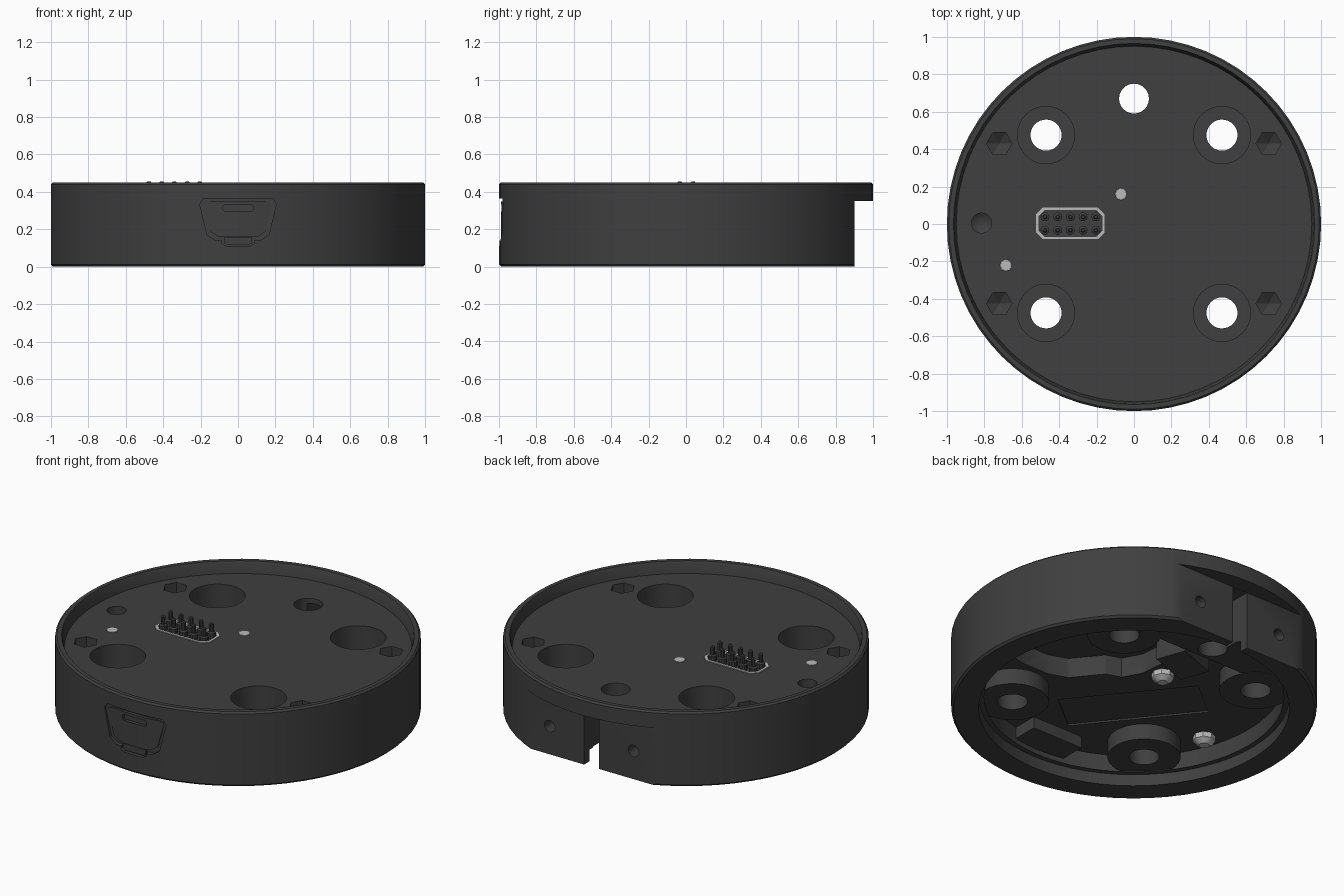
import bpy, bmesh
from math import cos, sin, pi, radians, atan2
from mathutils import Matrix

if "Cube" in bpy.data.objects:
    bpy.data.objects.remove(bpy.data.objects["Cube"])


def material(name, v):
    m = bpy.data.materials.new(name)
    m.diffuse_color = (v, v, v, 1)
    m.use_nodes = True
    m.node_tree.nodes["Principled BSDF"].inputs["Base Color"].default_value = m.diffuse_color
    return m


DARK, LIGHT = material("dark_plastic", 0.05), material("light_plastic", 0.5)


def new_object(name, bm, mat=DARK):
    bmesh.ops.recalc_face_normals(bm, faces=bm.faces)
    me = bpy.data.meshes.new(name)
    bm.to_mesh(me)
    bm.free()
    ob = bpy.data.objects.new(name, me)
    bpy.context.collection.objects.link(ob)
    me.materials.append(mat)
    return ob


def lathe(name, prof, n=64, at=(0, 0), mat=DARK):
    """Closed solid from (r, z) points; r = 0 becomes a single pole."""
    bm = bmesh.new()
    rings = []
    for r, z in prof:
        if r == 0:
            rings.append([bm.verts.new((*at, z))])
        else:
            rings.append([bm.verts.new((at[0] + r * cos(2 * pi * i / n),
                                        at[1] + r * sin(2 * pi * i / n), z)) for i in range(n)])
    for a, b in zip(rings, rings[1:]):
        for i in range(n):
            j = (i + 1) % n
            if len(a) == 1:
                bm.faces.new((a[0], b[i], b[j]))
            elif len(b) == 1:
                bm.faces.new((a[i], a[j], b[0]))
            else:
                bm.faces.new((a[i], a[j], b[j], b[i]))
    return new_object(name, bm, mat)


def cyl(name, at, r, z0, z1, n=24, mat=DARK):
    return lathe(name, [(0, z0), (r, z0), (r, z1), (0, z1)], n, at, mat)


def prism(name, pts, z0, z1, mat=DARK, to_front=False):
    bm = bmesh.new()
    lo = [bm.verts.new((x, y, z0)) for x, y in pts]
    hi = [bm.verts.new((x, y, z1)) for x, y in pts]
    bm.faces.new(lo)
    bm.faces.new(hi)
    for i in range(len(pts)):
        j = (i + 1) % len(pts)
        bm.faces.new((lo[i], lo[j], hi[j], hi[i]))
    if to_front:  # extrude towards -y instead of +z
        bmesh.ops.rotate(bm, verts=bm.verts, matrix=Matrix.Rotation(pi / 2, 3, 'X'))
    return new_object(name, bm, mat)


def box(name, cx, cy, sx, sy, z0, z1, ang=0.0):
    c, s = cos(ang), sin(ang)
    pts = [(cx + c * x - s * y, cy + s * x + c * y) for x, y in
           ((-sx / 2, -sy / 2), (sx / 2, -sy / 2), (sx / 2, sy / 2), (-sx / 2, sy / 2))]
    return prism(name, pts, z0, z1)


def chamfered(cx, cy, hx, hy, c):
    return [(cx + x, cy + y) for x, y in ((-hx + c, -hy), (hx - c, -hy), (hx, -hy + c), (hx, hy - c),
                                          (hx - c, hy), (-hx + c, hy), (-hx, hy - c), (-hx, -hy + c))]


def boolean(ob, other, op='DIFFERENCE'):
    other.hide_render = True
    m = ob.modifiers.new("bool", 'BOOLEAN')
    m.object, m.operation, m.solver = other, op, 'EXACT'
    dg = bpy.context.evaluated_depsgraph_get()
    me = bpy.data.meshes.new_from_object(ob.evaluated_get(dg))
    ob.modifiers.clear()
    ob.data = me
    bpy.data.objects.remove(other)


# Round housing: top tray with rim, hollow underside
housing = lathe("housing", [(0, .38), (.95, .38), (.96, .44), (.965, .45), (.99, .45), (1, .44), (1, .012),
                            (.988, 0), (.85, 0), (.85, .07), (.82, .07), (.82, .17), (0, .17)])
corners = [(sx * .47, sy * .475) for sx in (-1, 1) for sy in (-1, 1)]

# Underside bosses, each webbed to the wall
for x, y in corners:
    boolean(housing, cyl("boss", (x, y), .2, .075, .25, 32), 'UNION')
    boolean(housing, box("web", x * 1.24, y * 1.24, .32, .26, .076, .24, atan2(y, x)), 'UNION')
boolean(housing, box("back_block", 0, .725, .84, .31, .077, .26), 'UNION')

# Deep inner pocket and shallow label recess
boolean(housing, prism("pocket", [(.41, -.24), (.3, -.2), (.17, -.04), (.08, -.01), (.02, .1), (0, .33), (.02, .48),
                                  (.22, .48), (.28, .33), (.4, .24), (.6, .24), (.77, .2), (.8, 0), (.77, -.2),
                                  (.6, -.24)], -.1, .29))
boolean(housing, box("label_recess", -.17, -.21, .78, .29, .1, .18, radians(129)))

# Back flat with cable slot and two screw holes
boolean(housing, box("back_flat", 0, 1.05, 1.4, .3, -.1, .35))
boolean(housing, box("cable_slot", 0, .85, .1, .3, -.1, .349))
for sx in (-1, 1):
    ring = [(sx * .28 + .035 * cos(i * pi / 8), .17 + .035 * sin(i * pi / 8)) for i in range(16)]
    boolean(housing, prism("screw_hole", ring, -1.1, -.7, to_front=True))

# Counterbored mounting holes and the cable hole
for p in corners:
    boolean(housing, lathe("counterbore", [(0, -.1), (.083, -.1), (.083, .19), (.153, .19), (.153, .6), (0, .6)], 32, p))
boolean(housing, cyl("cable_hole", (0, .67), .08, -.1, .6))

# Hexagonal nut sockets and one round socket, with conical bottoms
for x in (-.72, .72):
    for y in (-.425, .43):
        boolean(housing, lathe("hex_socket", [(0, .22), (.068, .26), (.068, .6), (0, .6)], 6, (x, y)))
boolean(housing, lathe("round_socket", [(0, .22), (.054, .26), (.054, .6), (0, .6)], 16, (-.815, .005)))


# Front port: recess with a fitted cover following the curve
def port_outline(g):
    return [(-.12 + g, .14 + g), (.12 - g, .14 + g), (.165 - g, .17 + g), (.205 - g, .335),
            (.185 - g, .365 - g), (-.185 + g, .365 - g), (-.205 + g, .335), (-.165 + g, .17 + g)]


boolean(housing, prism("port_recess", port_outline(0), .95, 1.1, to_front=True))
boolean(housing, prism("tab_recess", [(-.065, .11), (.065, .11), (.085, .125), (.085, .16), (-.085, .16), (-.085, .125)],
                       .975, 1.1, to_front=True))
cover = prism("port_cover", port_outline(.018), .93, 1.1, to_front=True)
boolean(cover, cyl("cover_curve", (0, 0), .99, 0, .5, 96), 'INTERSECT')
boolean(cover, prism("grip_slot", chamfered(0, .313, .08, .018, .008), .965, 1.1, to_front=True))
port_frame = prism("port_floor", port_outline(-.003), .94, .97, to_front=True)
port_tab = prism("port_tab", [(-.06, .117), (.06, .117), (.075, .128), (.075, .155), (-.075, .155), (-.075, .128)],
                 .96, .988, to_front=True)

# Parts inside the underside
box("port_socket", 0, -.76, .34, .22, .1, .2)
box("inner_block", .03, .45, .26, .18, .06, .3, radians(20))

# Pin connector with light frame
cx = -.34
boolean(housing, prism("connector_recess", chamfered(cx, .003, .183, .084, .035), .33, .6))
frame = prism("connector_frame", chamfered(cx, .003, .183, .084, .035), .325, .385, LIGHT)
boolean(frame, prism("frame_inner", chamfered(cx, .003, .168, .069, .03), .2, .6))
prism("connector_base", chamfered(cx, .003, .17, .071, .03), .322, .37)
for i in range(5):
    for y in (-.033, .038):
        lathe("pin", [(0, .36), (.024, .36), (.024, .4), (.013, .405), (.013, .45), (.008, .456), (0, .456)],
              10, (cx + (i - 2) * .068, y))

# Light pipes through the floor
for i, p in enumerate([(-.07, .16), (-.685, -.22)]):
    boolean(housing, cyl("pipe_hole", p, .032, .1, .6, 8))
    lathe("light_pipe", [(0, .115), (.03, .115), (.062, .14), (.062, .175), (.031, .176), (.031, .383), (0, .383)],
          8, p, LIGHT)

# Smooth rounds, keep edges crisp
bpy.ops.object.select_all(action='DESELECT')
for ob in bpy.data.objects:
    ob.select_set(True)
bpy.context.view_layer.objects.active = housing
bpy.ops.object.shade_smooth_by_angle(angle=radians(30))
